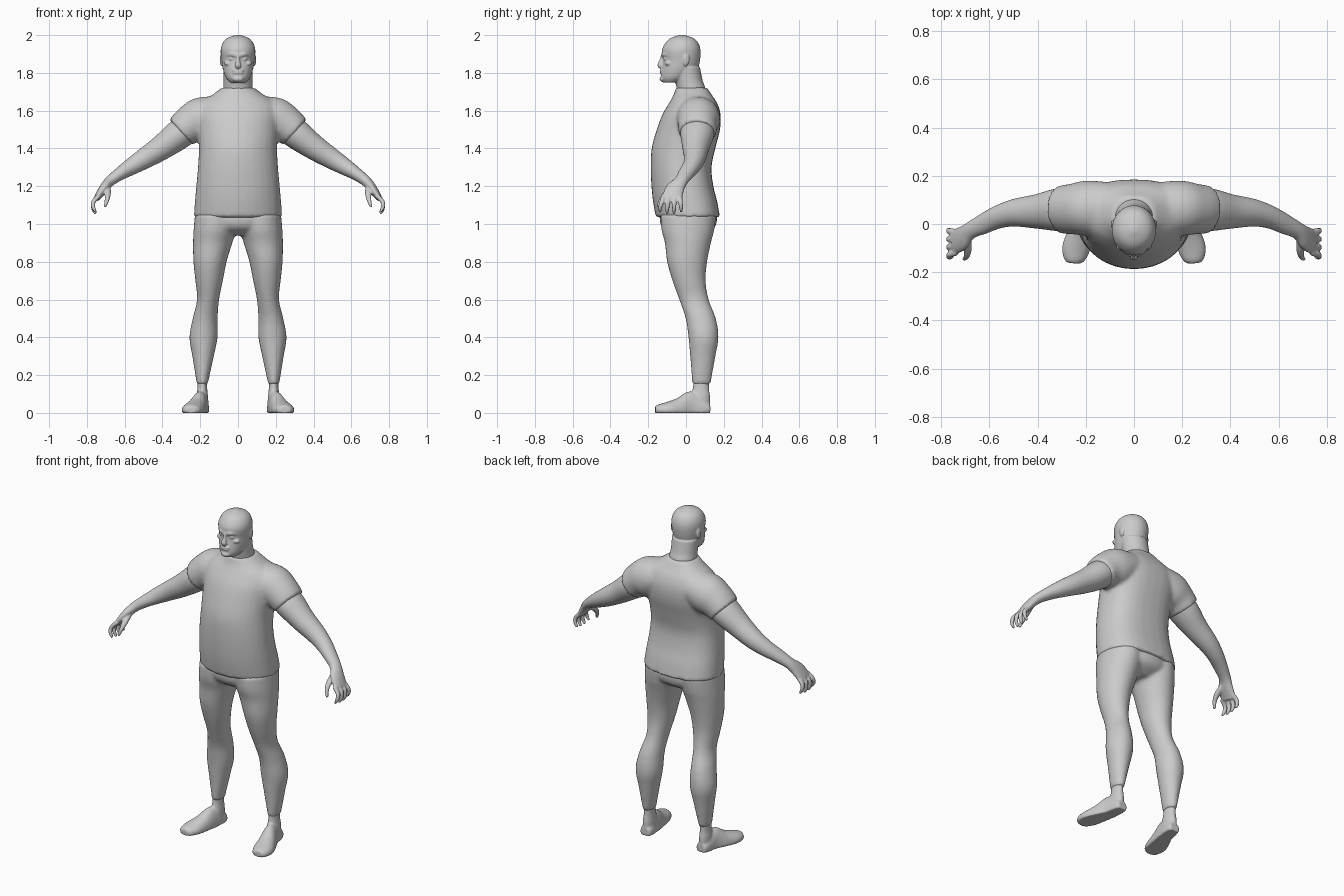
import bpy, bmesh, math
from mathutils import Vector

grey = bpy.data.materials.new("light_grey")
grey.diffuse_color = (0.6, 0.6, 0.6, 1)


def smooth_path(rows, n=4):
    """Catmull-Rom interpolation through rows of numbers."""
    pts = [Vector(r) for r in rows]
    out = []
    for i in range(len(pts) - 1):
        a, b, c, d = pts[max(i - 1, 0)], pts[i], pts[i + 1], pts[min(i + 2, len(pts) - 1)]
        for k in range(n):
            t = k / n
            out.append(0.5 * (2 * b + (c - a) * t + (2 * a - 5 * b + 4 * c - d) * t * t
                              + (3 * b - a - 3 * c + d) * t ** 3))
    return out + [pts[-1]]


def loft(bm, rows, ref=(0, 1, 0), axis=None, side=1, back=2.0, segs=32):
    """Rows are x, y, z, radius across, radius along ref."""
    path = smooth_path(rows)
    rings = []
    for i, p in enumerate(path):
        c = Vector(p[:3])
        nxt, prv = path[min(i + 1, len(path) - 1)], path[max(i - 1, 0)]
        t = Vector(axis) if axis else (Vector(nxt[:3]) - Vector(prv[:3])).normalized()
        r = Vector(ref)
        v = (r - t * r.dot(t)).normalized()
        u = v.cross(t)
        ring = []
        for k in range(segs):
            a = 2 * math.pi * k / segs
            co, si = math.cos(a), math.sin(a)
            e = 2 / back if si > 0 else 1
            q = c + u * (p[3] * math.copysign(abs(co) ** e, co)) \
                + v * (p[4] * math.copysign(abs(si) ** e, si))
            ring.append(bm.verts.new((q.x * side, q.y, max(q.z, 0))))
        rings.append(ring)
    faces = []
    for a, b in zip(rings, rings[1:]):
        for k in range(segs):
            j = (k + 1) % segs
            faces.append(bm.faces.new((a[k], a[j], b[j], b[k])))
    faces += [bm.faces.new(rings[0]), bm.faces.new(rings[-1])]
    bmesh.ops.recalc_face_normals(bm, faces=faces)


def column(bm, rows, side=1, back=2.0):
    """Vertical loft; rows are z, inner x, outer x, front y, back y."""
    loft(bm, [((a + b) / 2, (f + k) / 2, z, (b - a) / 2, (k - f) / 2) for z, a, b, f, k in rows],
         axis=(0, 0, 1), side=side, back=back)


def ball(bm, loc, size):
    vs = bmesh.ops.create_uvsphere(bm, u_segments=20, v_segments=12, radius=1)["verts"]
    for v in vs:
        v.co = Vector([v.co[i] * size[i] + loc[i] for i in range(3)])


def finish(name, bm, voxel, rounds):
    """Fuse the overlapping forms into one smooth skin."""
    me = bpy.data.meshes.new(name)
    bm.to_mesh(me)
    bm.free()
    me.materials.append(grey)
    ob = bpy.data.objects.new(name, me)
    bpy.context.collection.objects.link(ob)
    m = ob.modifiers.new("fuse", 'REMESH')
    m.mode, m.voxel_size, m.use_smooth_shade = 'VOXEL', voxel, True
    s = ob.modifiers.new("soften", 'SMOOTH')
    s.factor, s.iterations = 0.5, rounds


# Shirt: torso and short sleeves
bm = bmesh.new()
column(bm, [(z, -w, w, f, k) for z, w, f, k in [
    (1.035, .234, -.16, .18), (1.12, .228, -.175, .165), (1.2, .221, -.183, .145),
    (1.3, .212, -.187, .135), (1.4, .207, -.182, .155), (1.5, .215, -.155, .18),
    (1.58, .22, -.125, .183), (1.64, .2, -.09, .165), (1.685, .135, -.065, .135),
    (1.722, .085, -.055, .112)]], back=2.6)
for s in (1, -1):
    loft(bm, [(.08, .06, 1.59, .09, .11), (.19, .065, 1.557, .115, .115),
              (.255, .062, 1.525, .102, .105), (.303, .06, 1.485, .09, .1)], side=s)
finish("shirt", bm, .011, 4)

# Trousers: hips and two legs
bm = bmesh.new()
column(bm, [(z, -w, w, f, k) for z, w, f, k in [
    (1.08, .222, -.13, .155), (1.03, .226, -.14, .165), (.98, .2, -.125, .15),
    (.94, .1, -.07, .09)]])
for s in (1, -1):
    column(bm, [(1.05, .0, .228, -.135, .16), (.97, .01, .235, -.13, .15),
                (.9, .03, .238, -.112, .132), (.8, .06, .236, -.1, .112),
                (.7, .08, .226, -.072, .104), (.6, .1, .217, -.036, .12),
                (.5, .108, .24, -.002, .158), (.4, .108, .257, .013, .172),
                (.3, .128, .242, .022, .156), (.152, .16, .218, .033, .13)], side=s)
finish("trousers", bm, .011, 3)

for s, label in ((1, "left"), (-1, "right")):
    # Foot: ankle and angled shoe form with flat sole
    bm = bmesh.new()
    column(bm, [(.2, .165, .213, .04, .122), (.13, .163, .215, .036, .122),
                (.08, .158, .222, .02, .128), (.02, .155, .225, .0, .128)], side=s)
    loft(bm, [(.188, .128, .02, .03, .03), (.19, .1, .02, .038, .05),
              (.2, .03, .02, .042, .095), (.222, -.04, .015, .053, .065),
              (.24, -.1, .015, .058, .043), (.248, -.145, .015, .045, .03),
              (.25, -.163, .015, .025, .02)], ref=(0, 0, 1), side=s)
    finish(label + "_foot", bm, .006, 3)

    # Arm with palm, four curled fingers and thumb
    bm = bmesh.new()
    loft(bm, [(.22, .063, 1.54, .07, .075), (.3, .06, 1.483, .08, .09),
              (.4, .052, 1.408, .067, .072), (.49, .047, 1.35, .056, .058),
              (.56, .03, 1.307, .046, .048), (.625, .0, 1.266, .035, .042),
              (.68, -.028, 1.225, .028, .036), (.715, -.06, 1.182, .024, .05),
              (.748, -.076, 1.135, .016, .052)], side=s)
    for i in range(4):
        y, tip = -.034 - .028 * i, -.026 - .037 * i
        drop = .008 * (i in (1, 2))
        loft(bm, [(.735, y, 1.15, .013, .014), (.765, (y + tip) / 2, 1.118, .012, .013),
                  (.766, tip, 1.088 - drop, .011, .011), (.752, tip, 1.062 - drop, .007, .007)],
             side=s, segs=12)
    loft(bm, [(.695, -.05, 1.2, .016, .02), (.69, -.1, 1.165, .015, .018),
              (.693, -.132, 1.13, .012, .013), (.705, -.147, 1.09, .007, .008)],
         ref=(1, 0, 0), side=s, segs=12)
    finish(label + "_arm", bm, .005, 4)

# Head: neck, skull, brow, nose, lips, chin, eyes and ears
bm = bmesh.new()
column(bm, [(z, -w, w, f, k) for z, w, f, k in [
    (1.68, .08, -.045, .1), (1.72, .078, -.05, .102), (1.76, .076, -.058, .088),
    (1.83, .078, -.07, .074)]])
column(bm, [(z, -w, w, f, k) for z, w, f, k in [
    (1.75, .042, -.122, -.03), (1.775, .064, -.133, .02), (1.82, .08, -.129, .06),
    (1.865, .087, -.122, .074), (1.92, .092, -.127, .077), (1.96, .08, -.108, .064),
    (1.985, .055, -.08, .038), (2.001, .012, -.035, -.01)]])
loft(bm, [(0, -.118, 1.9, .008, .012), (0, -.128, 1.865, .01, .013),
          (0, -.137, 1.838, .017, .014), (0, -.125, 1.828, .01, .008)], segs=16)
ball(bm, (0, -.127, 1.813), (.032, .011, .005))
ball(bm, (0, -.127, 1.8), (.028, .012, .006))
ball(bm, (0, -.122, 1.768), (.03, .018, .016))
for s in (1, -1):
    loft(bm, [(.008, -.122, 1.893, .009, .012), (.035, -.116, 1.899, .009, .012),
              (.066, -.085, 1.893, .006, .01)], ref=(0, 0, 1), side=s, segs=12)
    ball(bm, (s * .034, -.108, 1.874), (.016, .012, .007))
    ball(bm, (s * .05, -.092, 1.85), (.024, .02, .014))
    ball(bm, (s * .087, .0, 1.87), (.009, .018, .034))
finish("head", bm, .0045, 3)
